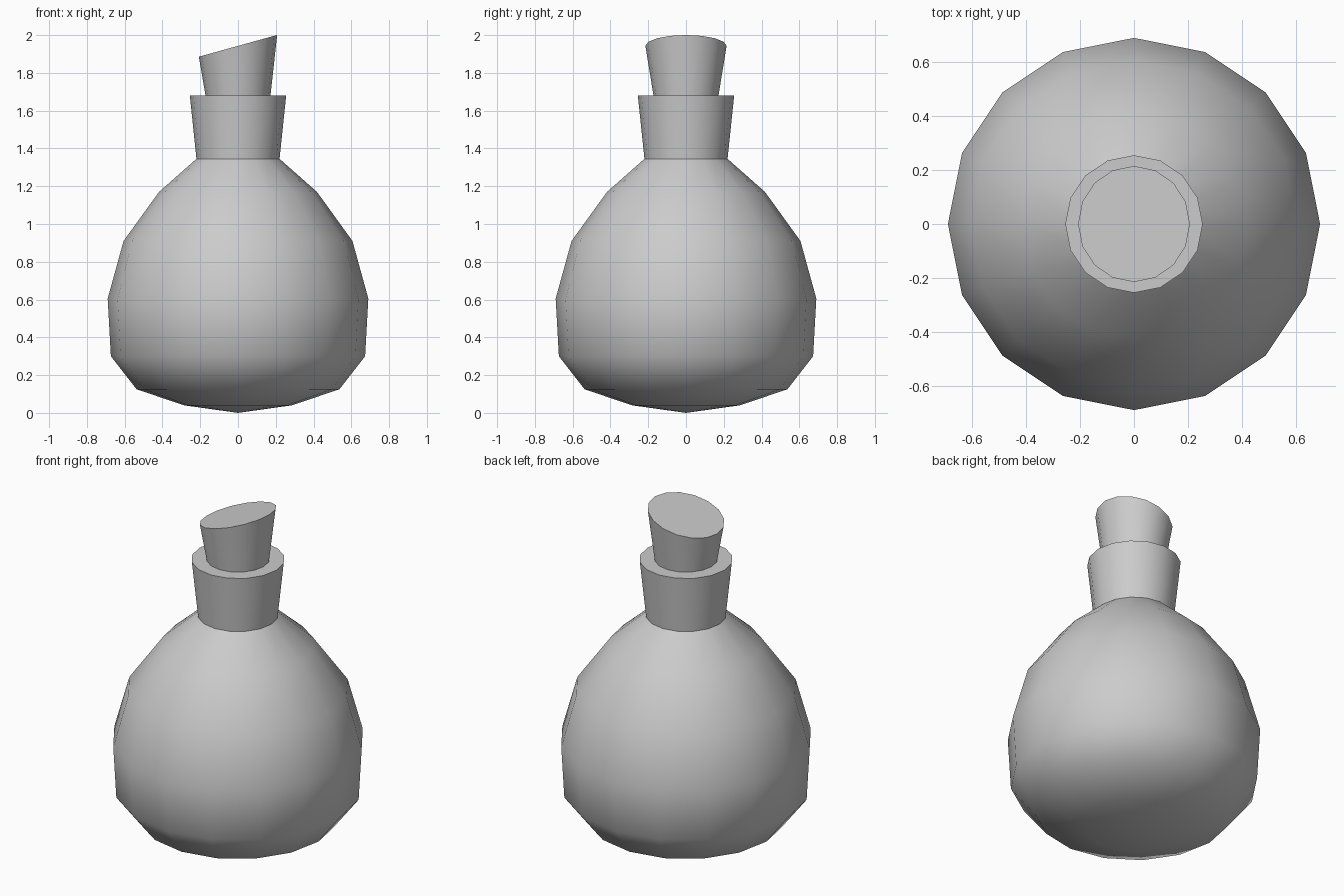
import bpy, bmesh
from math import cos, sin, pi, radians
from mathutils import Matrix

if "Cube" in bpy.data.objects:
    bpy.data.objects.remove(bpy.data.objects["Cube"])

SIDES = 16


def ring(bm, radius, z, tilt=0.0):
    rot = Matrix.Rotation(tilt, 4, 'Y')
    verts = []
    for i in range(SIDES):
        a = 2 * pi * i / SIDES
        v = bm.verts.new((radius * cos(a), radius * sin(a), 0))
        v.co = rot @ v.co
        v.co.z += z
        verts.append(v)
    return verts


def lathe(name, profile, cap_top=False):
    """Build a turned part from (radius, z, tilt) rings; radius 0 is a pole."""
    bm = bmesh.new()
    rings = [[bm.verts.new((0, 0, z))] if r == 0 else ring(bm, r, z, t)
             for r, z, t in profile]
    for low, high in zip(rings, rings[1:]):
        for i in range(SIDES):
            j = (i + 1) % SIDES
            if len(low) == 1:
                bm.faces.new((low[0], high[j], high[i]))
            else:
                bm.faces.new((low[i], low[j], high[j], high[i]))
    if cap_top:
        bm.faces.new(rings[-1])
    mesh = bpy.data.meshes.new(name)
    bm.to_mesh(mesh)
    bm.free()
    obj = bpy.data.objects.new(name, mesh)
    bpy.context.collection.objects.link(obj)
    bpy.ops.object.select_all(action='DESELECT')
    obj.select_set(True)
    bpy.context.view_layer.objects.active = obj
    bpy.ops.object.shade_smooth_by_angle(angle=radians(40))
    return obj


# Round flask body, pointed slightly at the bottom
body = [(0, 0.005), (0.285, 0.04), (0.537, 0.125), (0.673, 0.30),
        (0.69, 0.605), (0.606, 0.91), (0.418, 1.17), (0.22, 1.345)]
lathe("flask_body", [(r, z, 0) for r, z in body])

# Flared neck with a flat rim running in to the stopper
lathe("flask_neck", [(0.22, 1.345, 0), (0.255, 1.68, 0), (0.172, 1.68, 0)])

# Stopper with a slanted top
lathe("stopper", [(0.172, 1.68, 0), (0.215, 1.943, radians(-15.5))], cap_top=True)

# Stand the flask exactly on the ground
for obj in bpy.data.objects:
    if obj.name == "flask_body":
        for v in obj.data.vertices:
            if v.co.z < 0.01:
                v.co.z = 0.0
